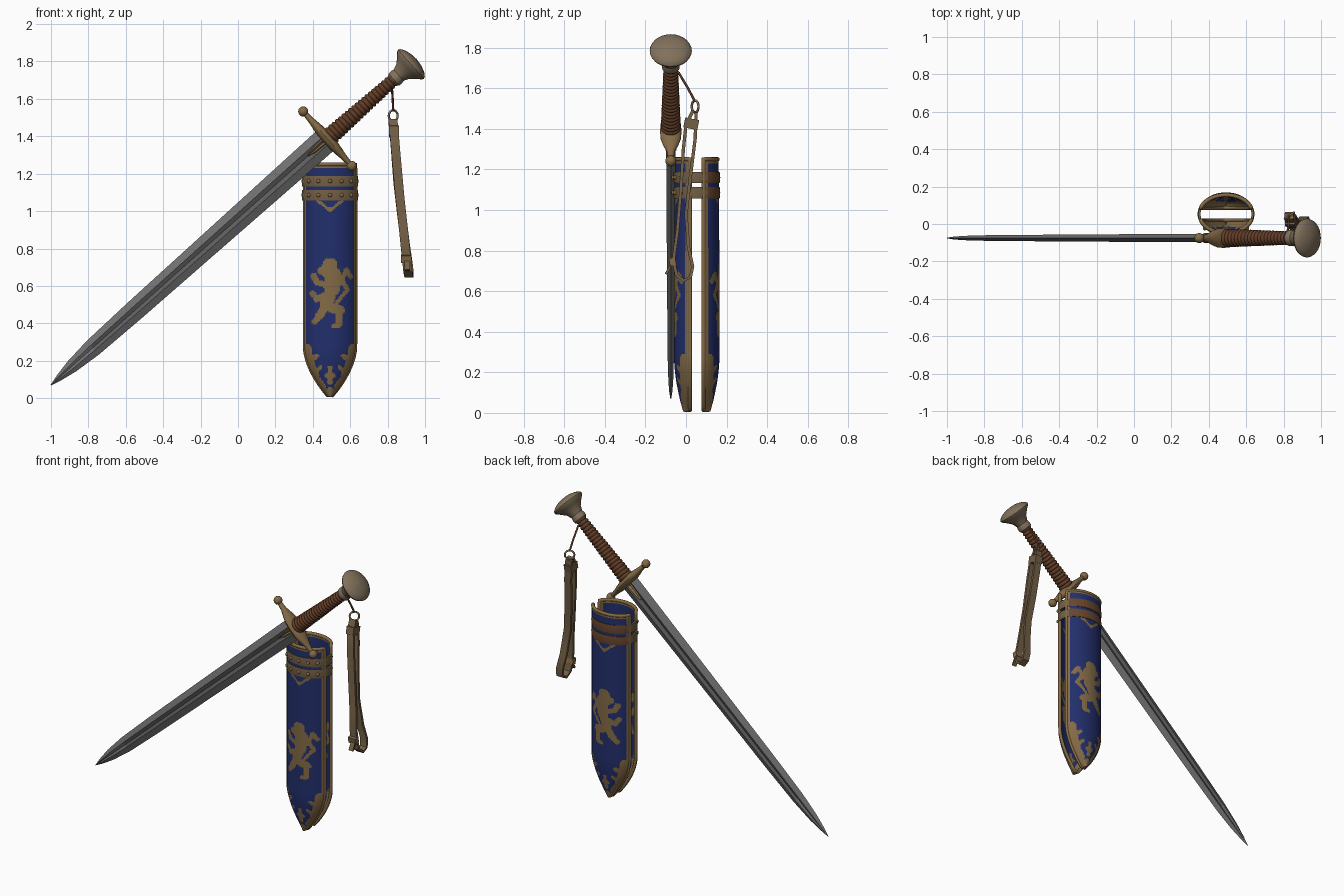
import bpy, bmesh
from math import sin, cos, pi, radians, sqrt, asin
from mathutils import Matrix, Vector

cube = bpy.data.objects.get("Cube")
if cube:
    bpy.data.objects.remove(cube, do_unlink=True)


def material(name, r, g, b):
    m = bpy.data.materials.new(name)
    m.use_nodes = True
    m.diffuse_color = (r, g, b, 1)
    m.node_tree.nodes["Principled BSDF"].inputs["Base Color"].default_value = (r, g, b, 1)
    return m


STEEL = material("steel", .16, .16, .16)
GROOVE = material("groove steel", .11, .11, .11)
GOLD = material("old gold", .23, .145, .06)
BRONZE = material("bronze", .22, .165, .105)
GRIP = material("grip leather", .12, .046, .02)
BLUE = material("royal blue", .016, .028, .15)
STRAP = material("strap leather", .17, .115, .06)
BELT = material("back belt leather", .14, .062, .027)


def smooth(ob, angle=35):
    bpy.ops.object.select_all(action='DESELECT')
    bpy.context.view_layer.objects.active = ob
    ob.select_set(True)
    bpy.ops.object.shade_smooth_by_angle(angle=radians(angle))


def loft(name, rings, mats, rule=None, caps=True, closed=True, matrix=None):
    """Skin a list of equal cross-sections; rule(centre) gives the material slot."""
    bm = bmesh.new()
    rows = [[bm.verts.new(p) for p in ring] for ring in rings]
    n = len(rows[0])
    for a, b in zip(rows, rows[1:]):
        for i in range(n if closed else n - 1):
            j = (i + 1) % n
            bm.faces.new((a[i], a[j], b[j], b[i]))
    if caps:
        bm.faces.new(rows[0])
        bm.faces.new(rows[-1])
    bmesh.ops.remove_doubles(bm, verts=bm.verts, dist=1e-6)
    bmesh.ops.recalc_face_normals(bm, faces=bm.faces)
    if rule:
        for f in bm.faces:
            f.material_index = rule(f.calc_center_median())
    me = bpy.data.meshes.new(name)
    bm.to_mesh(me)
    bm.free()
    for m in mats:
        me.materials.append(m)
    ob = bpy.data.objects.new(name, me)
    bpy.context.collection.objects.link(ob)
    if matrix:
        ob.matrix_world = matrix
    smooth(ob)
    return ob


def lathe(name, profile, mat, matrix, seg=28):
    rings = [[(r * cos(2 * pi * i / seg), r * sin(2 * pi * i / seg), z) for i in range(seg)]
             for z, r in profile]
    return loft(name, rings, [mat], matrix=matrix)


def tube(name, pts, radius, mat, cyclic=False):
    cu = bpy.data.curves.new(name, 'CURVE')
    cu.dimensions = '3D'
    cu.bevel_depth = radius
    cu.bevel_resolution = 2
    cu.use_fill_caps = True
    sp = cu.splines.new('POLY')
    sp.points.add(len(pts) - 1)
    for q, p in zip(sp.points, pts):
        q.co = (*p, 1)
    sp.use_cyclic_u = cyclic
    sp.use_smooth = True
    cu.materials.append(mat)
    ob = bpy.data.objects.new(name, cu)
    bpy.context.collection.objects.link(ob)
    return ob


def ball(name, p, r, mat):
    bpy.ops.mesh.primitive_uv_sphere_add(segments=16, ring_count=10, radius=r, location=p)
    ob = bpy.context.object
    ob.name = name
    ob.data.materials.append(mat)
    smooth(ob, 60)


def block(name, p, size, mat, tilt=0):
    bpy.ops.mesh.primitive_cube_add(size=1, location=p, rotation=(tilt, 0, 0))
    ob = bpy.context.object
    ob.name = name
    ob.scale = size
    ob.data.materials.append(mat)
    bev = ob.modifiers.new("Bevel", 'BEVEL')
    bev.width = .006


# Sword frame: local z runs from the point to the pommel
SWORD = Matrix.Translation((-1, -.075, .07)) @ Matrix.Rotation(radians(48.3), 4, 'Y')

# Blade with a fuller on both faces
section = [(-1, 0), (-.35, 1), (0, .5), (.35, 1), (1, 0), (.35, -1), (0, -.5), (-.35, -1)]
stations = [(0, .002, .002), (.06, .018, .008), (.15, .035, .012), (.3, .049, .015),
            (.6, .056, .017), (1.2, .062, .02), (1.97, .07, .023)]
loft("blade", [[(x * w, y * h, t) for x, y in section] for t, w, h in stations],
     [STEEL, GROOVE], lambda c: int(abs(c.x) < .02 and c.z > .3), matrix=SWORD)

# Langet over the base of the blade
loft("langet", [[(x * w, y * .027, t) for x, y in section] for t, w in
                [(1.84, .004), (1.88, .022), (1.97, .036)]], [GOLD], matrix=SWORD)

# Cross guard: wide in the middle, tapering to a ball at each end
half = [(0, .053, .03), (.05, .05, .028), (.09, .038, .023), (.13, .02, .017), (.18, .013, .013)]
arms = [(-x, a, b) for x, a, b in half[:0:-1]] + half
loft("cross_guard", [[(x, a * cos(i * pi / 8), 1.98 + b * sin(i * pi / 8)) for i in range(16)]
                     for x, a, b in arms], [GOLD], matrix=SWORD)
for side, label in ((-1, "upper"), (1, "lower")):
    ball(label + "_guard_ball", SWORD @ Vector((side * .195, 0, 1.98)), .027, GOLD)

# Ribbed leather grip
ribs, steps = 20, 6
grip = []
for i in range(ribs * steps + 1):
    k = i / (ribs * steps)
    grip.append((2 + .46 * k, .043 - .014 * k + .007 * abs(sin(pi * i / steps))))
lathe("grip", grip, GRIP, SWORD)

# Mushroom pommel
lathe("pommel", [(2.445, .034), (2.455, .043), (2.475, .044), (2.49, .04), (2.52, .052),
                 (2.55, .08), (2.568, .1), (2.578, .104), (2.588, .1), (2.602, .08),
                 (2.614, .045), (2.619, .002)], BRONZE, SWORD)

# Scabbard shells
CX, CY, TOP = .492, .053, 1.25
A, B, RIM = .142, .106, .033
START = asin(RIM / B)


def shell_point(u, z, side):
    """u runs -1..1 across the shell; side -1 is front, 1 is back."""
    s = max(.02, 1 - max(0, (.28 - z) / .28) ** 1.8)
    phi = pi / 2 - u * (pi / 2 - START)
    depth = (.35 + .65 * s) * (1 - .1 * max(0, z - .7))
    return (CX + A * s * cos(phi), CY + side * (RIM + (B * sin(phi) - RIM) * depth), z)


def near(p, a, b, r):
    a, b = Vector(a), Vector(b)
    d = b - a
    k = max(0, min(1, (p - a).dot(d) / max(d.length_squared, 1e-9)))
    return (p - a - d * k).length < r


# Painted beast: strokes given as start, end, half thickness
BEAST = [((.0, .71), (-.01, .68), .04), ((-.03, .685), (-.045, .68), .02),
         ((.015, .66), (.01, .59), .043), ((.01, .59), (-.02, .5), .033),
         ((-.01, .6), (-.07, .62), .016), ((-.07, .62), (-.085, .655), .016),
         ((-.01, .56), (-.07, .53), .016), ((-.07, .53), (-.09, .56), .015),
         ((-.02, .5), (-.055, .44), .022), ((-.055, .44), (-.08, .41), .016),
         ((-.01, .49), (.05, .47), .026), ((.05, .47), (.045, .395), .018),
         ((.045, .39), (.02, .385), .014), ((.02, .49), (.09, .58), .01),
         ((.09, .58), (.06, .63), .012), ((.06, .63), (.085, .685), .012),
         ((.085, .685), (.105, .65), .013)]
# Leaf ornament at the foot, mirrored, and the chevron below the belts
LEAF = [((.115, .27), (.1, .2), .018), ((.1, .2), (.07, .225), .013), ((.1, .19), (.075, .12), .02),
        ((.075, .14), (.05, .165), .011), ((.06, .1), (.035, .06), .017),
        ((0, .16), (0, .085), .013), ((0, .115), (.018, .12), .01), ((0, .04), (.01, .03), .02),
        ((0, 1.005), (.065, 1.055), .008)]


def paint(c):
    x, z = c.x - CX, c.z
    s = 1 - max(0, (.28 - z) / .28) ** 1.8
    if z > TOP - .022 or abs(x) > A * s - .018:
        return 1
    if any(near(Vector((x, z)), *stroke) for stroke in BEAST):
        return 1
    return int(any(near(Vector((abs(x), z)), *stroke) for stroke in LEAF))


NU, NV = 48, 190
for side, label in ((-1, "front"), (1, "back")):
    rows = [[shell_point(2 * i / NU - 1, .008 + (TOP - .008) * j / NV, side)
             for i in range(NU + 1)] for j in range(NV + 1)]
    shell = loft(label + "_scabbard_shell", rows, [BLUE, GOLD], paint, caps=False, closed=False)
    sol = shell.modifiers.new("Solidify", 'SOLIDIFY')
    sol.thickness = .012
    sol.offset = 0
    # Raised edging all round the shell
    edge = [r[0] for r in rows[::-3]] + [r[-1] for r in rows[1::3]] + rows[-1][:0:-2]
    tube(label + "_scabbard_edging", edge, .011, GOLD, cyclic=True)

# Two belts around the scabbard, with studs on the front
for label, z in (("lower", 1.085), ("upper", 1.16)):
    rings = []
    for i in range(65):
        a = 2 * pi * i / 64
        rings.append([(CX + (A + e) * cos(a), CY + (B + e) * sin(a), z + h)
                      for e, h in ((-.006, -.028), (.007, -.028), (.01, 0),
                                   (.007, .028), (-.006, .028))])
    loft(label + "_belt", rings, [STRAP, BELT], lambda c: int(c.y > CY + .05), caps=False)
    for k in range(-2, 3):
        a = -pi / 2 + k * .42
        ball(f"{label}_belt_stud_{k + 3}",
             (CX + (A + .01) * cos(a), CY + (B + .008) * sin(a), z), .011, GOLD)

# Cord and ring hanging from the grip
tube("cord", [(.82, -.07, 1.69), (.822, -.035, 1.675), (.827, .01, 1.6), (.83, .043, 1.537)],
     .006, GRIP)
bpy.ops.mesh.primitive_torus_add(location=(.83, .045, 1.51), rotation=(pi / 2, 0, radians(35)),
                                 major_radius=.029, minor_radius=.006,
                                 major_segments=28, minor_segments=8)
ring = bpy.context.object
ring.name = "hanging_ring"
ring.data.materials.append(BRONZE)
smooth(ring, 60)

# Looped wrist strap: a flat ribbon down and back up
path = [(.828, .05, 1.48), (.84, .045, 1.35), (.855, .02, 1.15), (.875, 0, .98), (.895, .012, .82),
        (.91, .033, .72), (.915, .022, .67), (.914, -.012, .652), (.908, -.047, .68),
        (.9, -.062, .75), (.885, -.042, .9), (.865, -.027, 1.08), (.845, -.013, 1.3),
        (.835, 0, 1.42), (.828, .035, 1.49)]
rings = []
for i, p in enumerate(path):
    d = Vector(path[min(i + 1, len(path) - 1)]) - Vector(path[max(i - 1, 0)])
    nrm = Vector((0, -d.z, d.y)).normalized() * .008
    wide = Vector((.024, 0, 0))
    rings.append([Vector(p) + wide * a + nrm * b for a, b in ((-1, -1), (1, -1), (1, 1), (-1, 1))])
loft("wrist_strap", rings, [STRAP])
block("upper_keeper", (.833, .026, 1.425), (.054, .07, .05), STRAP, -.2)
block("lower_keeper", (.9, -.066, .745), (.056, .032, .04), GOLD, .2)
block("strap_end", (.905, -.085, .71), (.03, .012, .06), STRAP, -.5)
